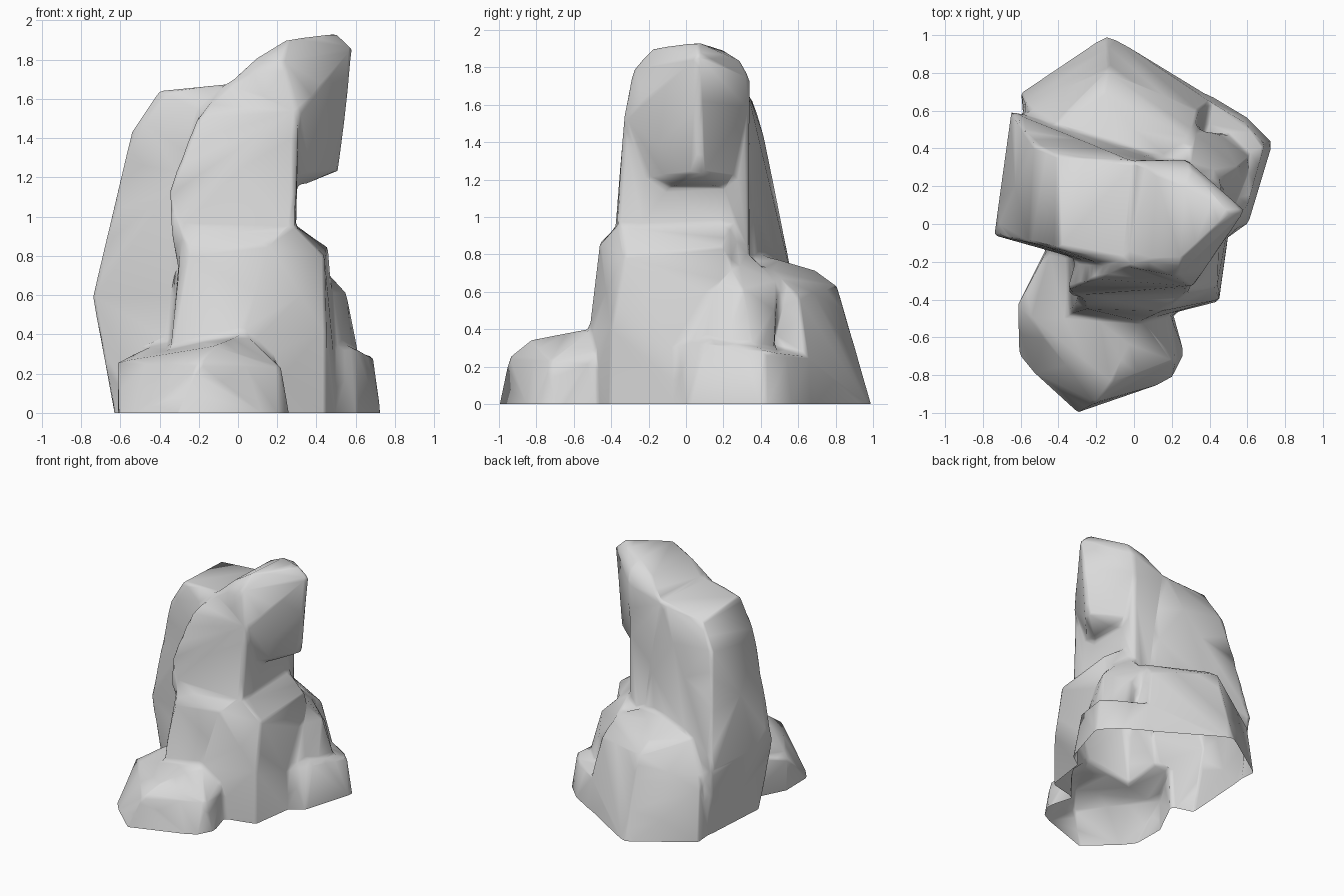
import bpy, bmesh, math

stone = bpy.data.materials.new("grey stone")
stone.diffuse_color = (0.7, 0.7, 0.7, 1)


def boulder(pts):
    """One faceted convex boulder; ground points are sunk so the base can be cut open."""
    bm = bmesh.new()
    verts = [bm.verts.new((x, y, z if z > 0 else -0.06)) for x, y, z in pts]
    res = bmesh.ops.convex_hull(bm, input=verts)
    bad = {v for v in res["geom_interior"] + res["geom_unused"] if isinstance(v, bmesh.types.BMVert)}
    bmesh.ops.delete(bm, geom=list(bad), context='VERTS')
    return bm


# low toe in front
toe = [(-.61, -.42, 0), (-.605, -.75, 0), (-.32, -1.01, 0), (.2, -.83, 0), (.27, -.69, 0),
       (.2, -.45, 0), (-.45, -.1, 0), (-.615, -.43, .26), (-.2, -.945, .25),
       (-.12, -.84, .34), (.03, -.5, .405), (.22, -.72, .23), (-.34, -.32, .34), (0, -.3, .4),
       (.2, -.5, .25), (-.45, -.12, .34)]

# broad pedestal under the column
pedestal = [(-.36, -.49, 0), (.03, -.51, 0), (.45, -.41, 0), (.52, .1, 0), (.4, .5, 0), (-.4, .3, 0),
            (-.34, -.47, .35), (.03, -.515, .4), (-.25, -.45, .8), (.15, -.46, .86), (.44, -.33, .8),
            (.46, .2, .84), (.29, -.36, .95), (-.28, -.37, .95), (.3, .24, .95), (.45, -.4, .4)]

# wide flank on the left, recessed behind the column
flank = [(-.62, -.05, 0), (-.58, .55, 0), (.2, .4, 0), (-.1, -.2, 0), (-.74, -.06, .59),
         (-.65, .595, .55), (-.6, .53, .8), (-.54, -.1, 1.43), (-.53, .42, 1.42), (-.4, -.13, 1.64),
         (-.4, .36, 1.62), (-.05, -.2, 1.675), (0, .33, 1.67), (0, .335, 1.2), (.05, .38, .8),
         (-.1, -.24, 1.5), (-.2, -.2, .6), (-.4, -.13, .8), (.2, 0, 1.6)]

# column rising from the pedestal to the head
column = [(-.34, -.38, .9), (.29, -.37, .95), (-.35, -.34, 1.14), (-.21, -.29, 1.5), (.31, -.33, 1.54),
          (-.05, -.22, 1.675), (.29, -.2, .7), (-.3, -.3, .7), (-.2, .2, .8), (.28, .34, .7), (.28, .335, 1.6),
          (0, .335, 1.66), (.29, -.35, 1.1), (.3, .1, 1.65), (-.1, .34, .8)]

# overhanging head, tapering to a beak-like lower edge
head = [(.585, .07, 1.865), (.505, .06, 1.935), (.25, -.18, 1.9), (.27, .2, 1.89), (.515, .09, 1.235),
        (.505, .03, 1.235), (.31, -.335, 1.54), (.22, -.28, 1.79), (.28, .34, 1.6), (.28, .34, 1.74),
        (.3, .285, 1.84), (-.05, -.22, 1.675), (0, .335, 1.67), (.34, -.06, 1.165), (.34, .14, 1.165),
        (.1, -.19, 1.81), (.12, .27, 1.81), (.2, -.3, 1.2), (.2, .335, 1.2)]

# shoulder at the back
shoulder = [(-.14, 1.01, 0), (-.6, .7, 0), (-.58, .5, 0), (.4, .68, 0), (.4, .3, 0),
            (-.58, .64, .4), (-.14, .81, .63), (-.16, .7, .71), (-.45, .5, .74), (.3, .45, .72),
            (.34, .6, .58), (0, .5, .77), (.4, .65, .25), (-.1, .2, .85)]

# small ledges on the right
upper_ledge = [(.6, .05, 0), (.6, .45, 0), (.61, .35, .33), (.55, .3, .62), (.47, .26, .7), (.3, .27, .86),
               (.3, .5, .66), (.45, .48, .5), (.5, 0, .3), (.42, 0, .6), (.1, .2, .8), (.1, .2, 0)]
lower_ledge = [(.4, .69, 0), (.6, .57, 0), (.74, .43, 0), (.61, .0, 0), (.5, -.07, 0), (.2, .2, 0),
               (.69, .42, .285), (.58, .54, .26), (.6, .1, .33), (.4, .65, .25), (.5, -.04, .32), (.4, .3, .36)]

# each boulder becomes a closed solid, all in one mesh
bm = bmesh.new()
for part in (toe, pedestal, flank, column, head, shoulder, upper_ledge, lower_ledge):
    one = boulder(part)
    tmp = bpy.data.meshes.new("boulder")
    one.to_mesh(tmp)
    one.free()
    bm.from_mesh(tmp)
    bpy.data.meshes.remove(tmp)
bmesh.ops.recalc_face_normals(bm, faces=bm.faces)
mesh = bpy.data.meshes.new("rock_formation")
bm.to_mesh(mesh)
bm.free()
mesh.materials.append(stone)
rock = bpy.data.objects.new("rock_formation", mesh)
bpy.context.collection.objects.link(rock)
bpy.context.view_layer.objects.active = rock
rock.select_set(True)


def apply(kind, **settings):
    m = rock.modifiers.new(kind.lower(), kind)
    for key, value in settings.items():
        setattr(m, key, value)
    bpy.ops.object.modifier_apply(modifier=m.name)


# fuse the boulders into one skin and soften the joints
apply('REMESH', mode='VOXEL', voxel_size=0.018)
apply('SMOOTH', factor=0.5, iterations=4)

# cut the base off level with the ground, leaving the shell open below
bm = bmesh.new()
bm.from_mesh(rock.data)
bmesh.ops.bisect_plane(bm, geom=bm.verts[:] + bm.edges[:] + bm.faces[:],
                       plane_co=(0, 0, 0), plane_no=(0, 0, 1), clear_inner=True)
bm.to_mesh(rock.data)
bm.free()

# reduce to broad facets, shaded smooth
apply('DECIMATE', ratio=0.014)
bpy.ops.object.shade_smooth()
